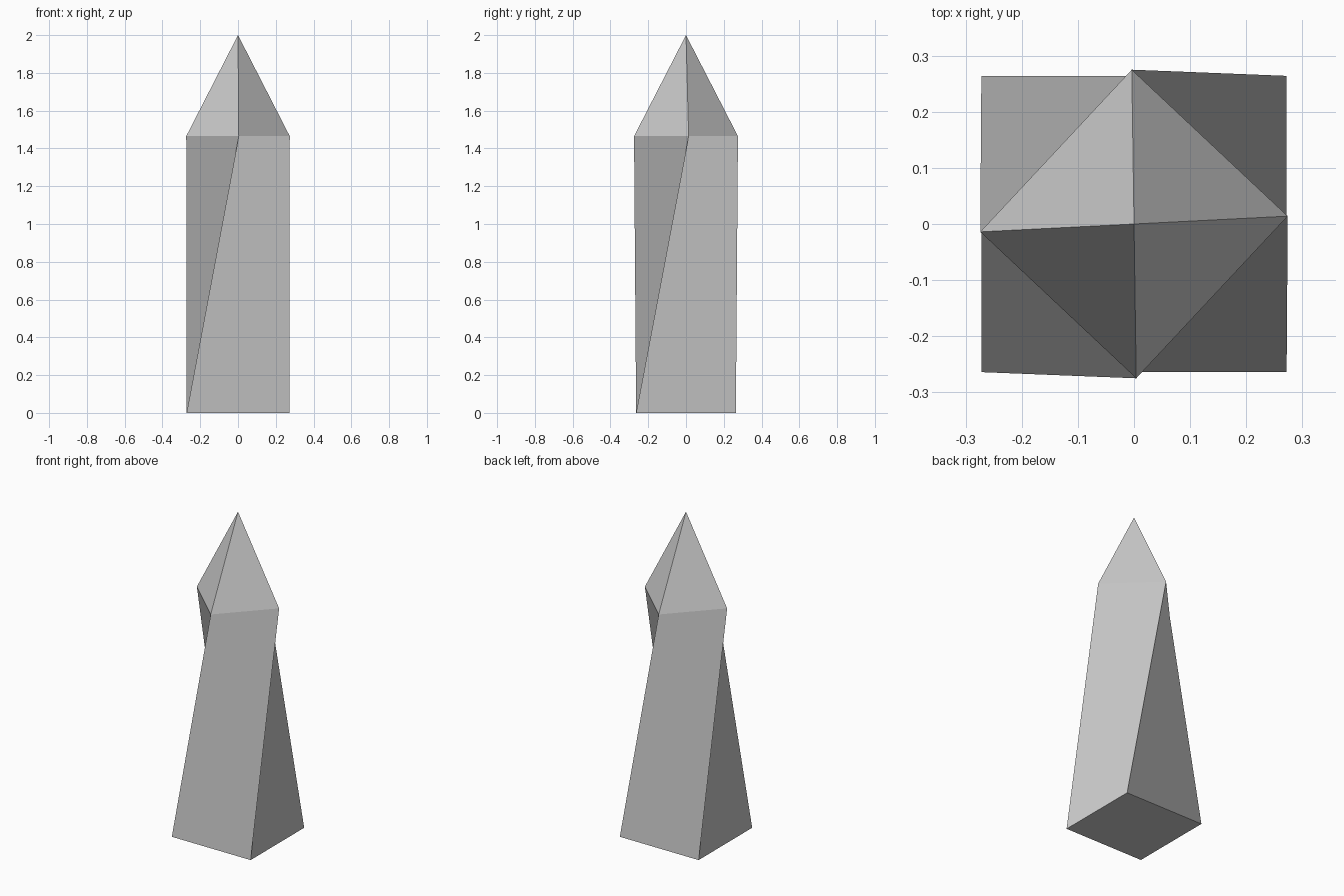
import bpy, bmesh

if "Cube" in bpy.data.objects:
    bpy.data.objects.remove(bpy.data.objects["Cube"])

SHOULDER_Z, TIP_Z = 1.465, 2.0

bm = bmesh.new()


def ring(points, z):
    # Two corners plus their half-turn copies make a four-sided ring
    pts = points + [(-x, -y) for x, y in points]
    return [bm.verts.new((x, y, z)) for x, y in pts]


# Rectangular foot, and shoulder ring turned by an eighth of a turn
foot = ring([(-0.272, -0.264), (0.272, -0.264)], 0)
shoulder = ring([(0.004, -0.275), (0.274, 0.014)], SHOULDER_Z)
tip = bm.verts.new((0, 0, TIP_Z))

# Twisted shaft sides and pyramid cap
for i in range(4):
    j = (i + 1) % 4
    bm.faces.new((foot[i], foot[j], shoulder[j], shoulder[i]))
    bm.faces.new((shoulder[i], shoulder[j], tip))

# Closed underside
bm.faces.new(foot[::-1])

mesh = bpy.data.meshes.new("twisted_obelisk")
bm.to_mesh(mesh)
bm.free()
bpy.context.collection.objects.link(bpy.data.objects.new("twisted_obelisk", mesh))
